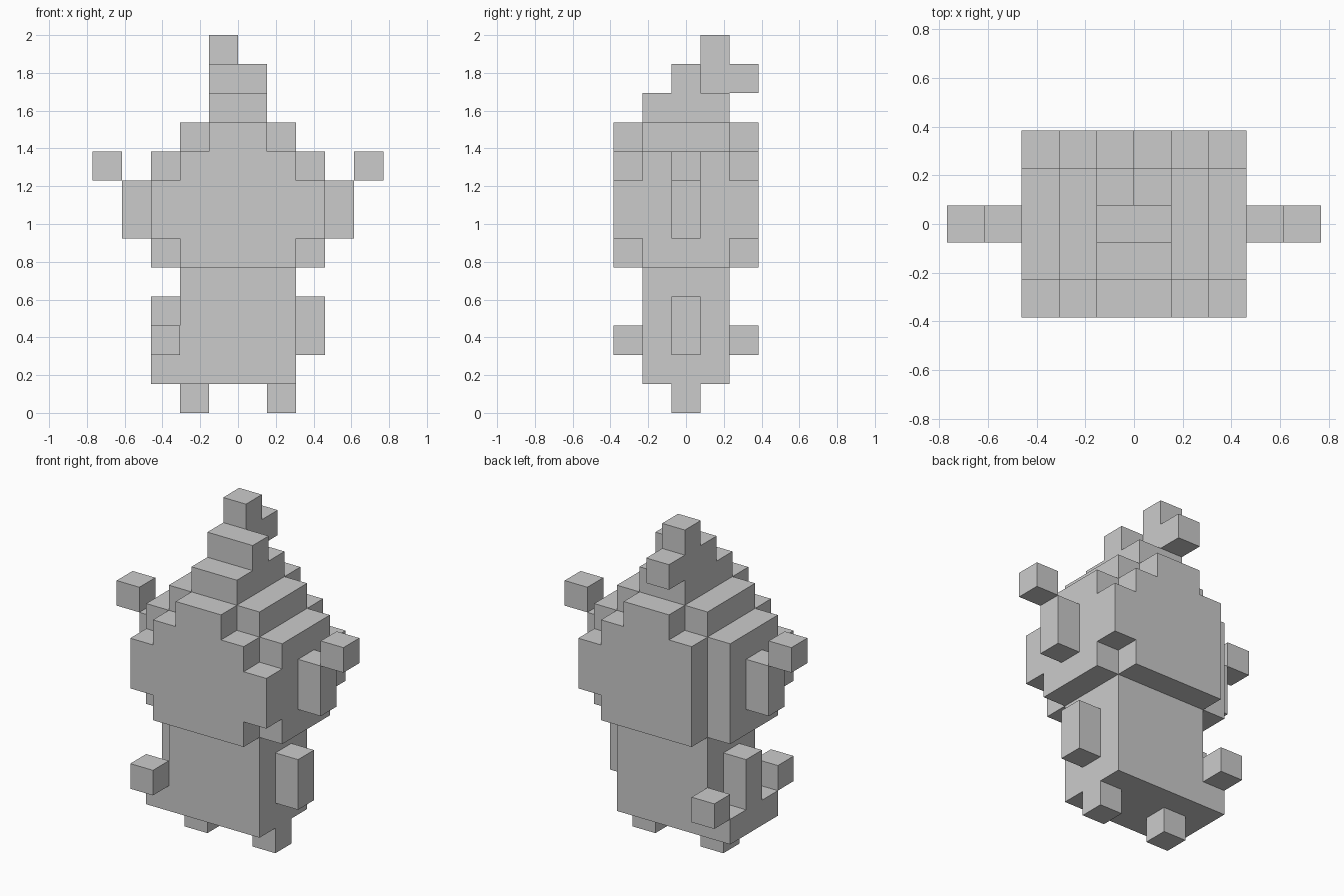
import bpy, bmesh
from mathutils import Vector

if "Cube" in bpy.data.objects:
    bpy.data.objects.remove(bpy.data.objects["Cube"])

U = 2 / 13  # one block: the figure is 13 blocks tall


def block(x0, x1, y0, y1, z0, z1):
    """Set of unit cells; y cell 0 is the middle row."""
    return {(x, y, z) for x in range(x0, x1) for y in range(y0, y1) for z in range(z0, z1)}


def build(name, cells):
    """Skin a set of cells with only its outer faces, merged into flat regions."""
    bm = bmesh.new()
    for c in cells:
        centre = Vector(c) + Vector((0.5, 0, 0.5))
        for axis in range(3):
            for s in (-1, 1):
                n = Vector((0, 0, 0))
                n[axis] = s
                if tuple(c[i] + int(n[i]) for i in range(3)) in cells:
                    continue
                a = Vector((0, 0, 0))
                a[(axis + 1) % 3] = 0.5
                b = n.cross(a)
                mid = centre + n / 2
                ring = (mid - a - b, mid + a - b, mid + a + b, mid - a + b)
                bm.faces.new([bm.verts.new(p * U) for p in ring])
    bmesh.ops.remove_doubles(bm, verts=bm.verts[:], dist=0.001)
    bmesh.ops.dissolve_limit(bm, angle_limit=0.01, verts=bm.verts[:], edges=bm.edges[:])
    mesh = bpy.data.meshes.new(name)
    bm.to_mesh(mesh)
    bm.free()
    obj = bpy.data.objects.new(name, mesh)
    bpy.context.collection.objects.link(obj)


# Lower body, with a base ledge sticking out on the left
build("lower_body", block(-2, 2, -1, 2, 1, 5) | block(-3, -2, -1, 2, 1, 2))

# Wide rounded upper body; the back left corner is left open
upper = block(-3, 3, -1, 2, 5, 9) | block(-2, 2, -2, 3, 5, 9) | block(-3, 3, -2, 3, 6, 8)
upper -= block(-3, -2, 2, 3, 5, 9)
upper |= block(-2, 2, -1, 2, 9, 10) | block(-1, 1, -2, 3, 9, 10)
build("upper_body", upper)

# Stepped crest leaning backward, with a tip and a back knob
build("crest", block(-1, 1, -1, 2, 10, 11) | block(-1, 1, 0, 1, 11, 12)
      | block(-1, 0, 1, 2, 11, 13) | block(-1, 0, 2, 3, 11, 12))

# Paired limbs: x is the left edge of each block
for side, foot_x, pad_x, arm_x, hand_x in (("left", -2, -3, -4, -5), ("right", 1, 2, 3, 4)):
    build(side + "_foot", block(foot_x, foot_x + 1, 0, 1, 0, 1))
    build(side + "_hip_pad", block(pad_x, pad_x + 1, 0, 1, 2, 4))
    build(side + "_arm", block(arm_x, arm_x + 1, 0, 1, 6, 8))
    build(side + "_hand", block(hand_x, hand_x + 1, 0, 1, 8, 9))

# Corner knobs above the left ledge
for name, y in (("front_knob", -2), ("back_knob", 2)):
    build(name, block(-3, -2, y, y + 1, 2, 3))
